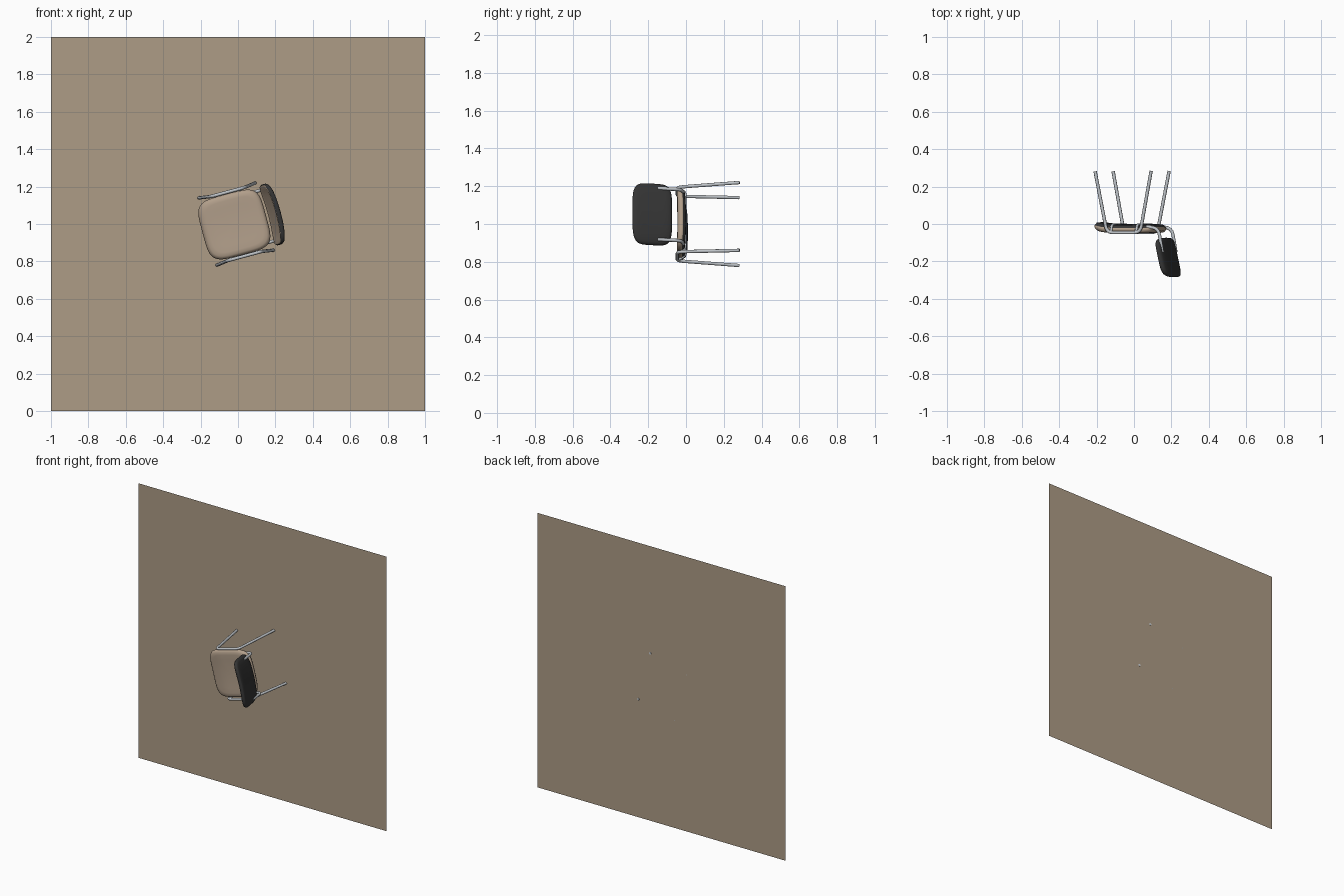
import bpy, bmesh, math
from mathutils import Vector

if "Cube" in bpy.data.objects:
    bpy.data.objects.remove(bpy.data.objects["Cube"])

def material(name, rgb):
    m = bpy.data.materials.new(name)
    m.diffuse_color = (*rgb, 1)
    m.use_nodes = True
    m.node_tree.nodes["Principled BSDF"].inputs["Base Color"].default_value = m.diffuse_color
    return m

WALL = material("wall taupe", (0.42, 0.335, 0.24))
TAN = material("cushion tan", (0.45, 0.35, 0.26))
BLACK = material("shell black", (0.035, 0.035, 0.035))
STEEL = material("steel", (0.52, 0.55, 0.58))

# The chair hangs sideways off the wall: u = backwards, v = sideways, w = chair up
A = math.radians(15)
def place(u, v, w):
    return Vector((-0.01 + u * math.cos(A) - v * math.sin(A), -w,
                   1.0 + u * math.sin(A) + v * math.cos(A)))

def finish(bm, name, mats):
    bmesh.ops.recalc_face_normals(bm, faces=bm.faces[:])
    me = bpy.data.meshes.new(name)
    bm.to_mesh(me)
    bm.free()
    for m in mats:
        me.materials.append(m)
    ob = bpy.data.objects.new(name, me)
    bpy.context.collection.objects.link(ob)
    return ob

def smooth(ob):
    bpy.ops.object.select_all(action='DESELECT')
    ob.select_set(True)
    bpy.context.view_layer.objects.active = ob
    bpy.ops.object.shade_smooth_by_angle(angle=math.radians(50))

def cushion(name, ha, hb, power, profile, shape, split, seg=64):
    """Rounded slab: superellipse rings follow (inset, height); rings past split are black."""
    bm = bmesh.new()
    rings = []
    for inset, h in profile:
        ring = []
        for i in range(seg):
            t = 2 * math.pi * i / seg
            c, s = math.cos(t), math.sin(t)
            a = math.copysign(abs(c) ** (2 / power), c) * (ha - inset * ha)
            b = math.copysign(abs(s) ** (2 / power), s) * (hb - inset * hb)
            ring.append(bm.verts.new(shape(a, b, h)))
        rings.append(ring)
    for k in range(len(rings) - 1):
        for i in range(seg):
            j = (i + 1) % seg
            f = bm.faces.new((rings[k][i], rings[k][j], rings[k + 1][j], rings[k + 1][i]))
            f.material_index = 1 if k >= split else 0
    for ring, h, mi in ((rings[0], profile[0][1], 0), (rings[-1], profile[-1][1], 1)):
        mid = bm.verts.new(shape(0, 0, h))
        for i in range(seg):
            bm.faces.new((ring[i], ring[(i + 1) % seg], mid)).material_index = mi
    smooth(finish(bm, name, [TAN, BLACK]))

def tube(name, pts, radius, bend=0.03, mat=STEEL):
    """Round tube along a path with rounded corners."""
    pts = [Vector(p) for p in pts]
    path = [pts[0]]
    for p, q, r in zip(pts, pts[1:], pts[2:]):
        a = q + (p - q).normalized() * min(bend, (p - q).length * 0.49)
        b = q + (r - q).normalized() * min(bend, (r - q).length * 0.49)
        for i in range(7):
            t = i / 6
            path.append(a * (1 - t) ** 2 + q * 2 * t * (1 - t) + b * t * t)
    path.append(pts[-1])
    cu = bpy.data.curves.new(name, 'CURVE')
    cu.dimensions = '3D'
    cu.bevel_depth = radius
    cu.bevel_resolution = 3
    cu.use_fill_caps = True
    sp = cu.splines.new('POLY')
    sp.points.add(len(path) - 1)
    for pt, p in zip(sp.points, path):
        pt.co = (*place(*p), 1)
    cu.materials.append(mat)
    ob = bpy.data.objects.new(name, cu)
    bpy.context.collection.objects.link(ob)
    bpy.ops.object.select_all(action='DESELECT')
    ob.select_set(True)
    bpy.context.view_layer.objects.active = ob
    bpy.ops.object.convert(target='MESH')
    smooth(bpy.context.object)

# Wall panel
bm = bmesh.new()
bm.faces.new([bm.verts.new((x, 0.282, z)) for x, z in ((-1, 0), (1, 0), (1, 2), (-1, 2))])
finish(bm, "wall", [WALL])

# Seat: tan pad over a black shell, front edge rolled down
def seat_shape(a, b, h):
    front = max(0.0, -a - 0.04) / 0.135
    return place(a - 0.01, b, 0.024 + h + 0.006 * (b / 0.168) ** 2 - 0.015 * front ** 2)

seat_profile = [(i, 0.021) for i in (0.8, 0.6, 0.4, 0.2)] + [
    (0.09, 0.019), (0.03, 0.012), (0.0, 0.0), (0.015, -0.009),
    (0.035, -0.011), (0.06, -0.02), (0.12, -0.023)] + [(i, -0.024) for i in (0.3, 0.5, 0.75)]
cushion("seat", 0.176, 0.168, 4.5, seat_profile, seat_shape, 7)

# Backrest: tan front face, black shell, leaning and curved around the sitter
def back_shape(a, b, h):
    return place(0.211 - h + 0.22 * b - 0.016 * (a / 0.168) ** 2, a, 0.1785 + b)

back_profile = [(i, 0.009) for i in (0.8, 0.6, 0.4, 0.2)] + [
    (0.08, 0.012), (0.03, 0.010), (0.0, 0.002), (0.0, -0.004),
    (0.04, -0.012), (0.1, -0.015)] + [(i, -0.017) for i in (0.25, 0.45, 0.75)]
cushion("backrest", 0.168, 0.105, 4.5, back_profile, back_shape, 5)

for side, label in ((1, "left"), (-1, "right")):
    # Front leg, seat rail and back leg are one bent tube
    tube(label + "_leg_frame",
         [(-0.155, side * 0.186, -0.281), (-0.092, side * 0.177, 0.046),
          (0.092, side * 0.177, 0.046), (0.155, side * 0.186, -0.2835)], 0.009, 0.035)
    # Backrest support
    tube(label + "_back_support",
         [(0.04, side * 0.14, 0.012), (0.182, side * 0.14, 0.020),
          (0.205, side * 0.14, 0.15)], 0.009, 0.04)

# Cross bars under the seat
for u, label in ((-0.07, "front"), (0.07, "rear")):
    tube(label + "_cross_bar",
         [(u, -0.177, 0.04), (u, -0.155, 0.004), (u, 0.155, 0.004), (u, 0.177, 0.04)],
         0.007, 0.015)
